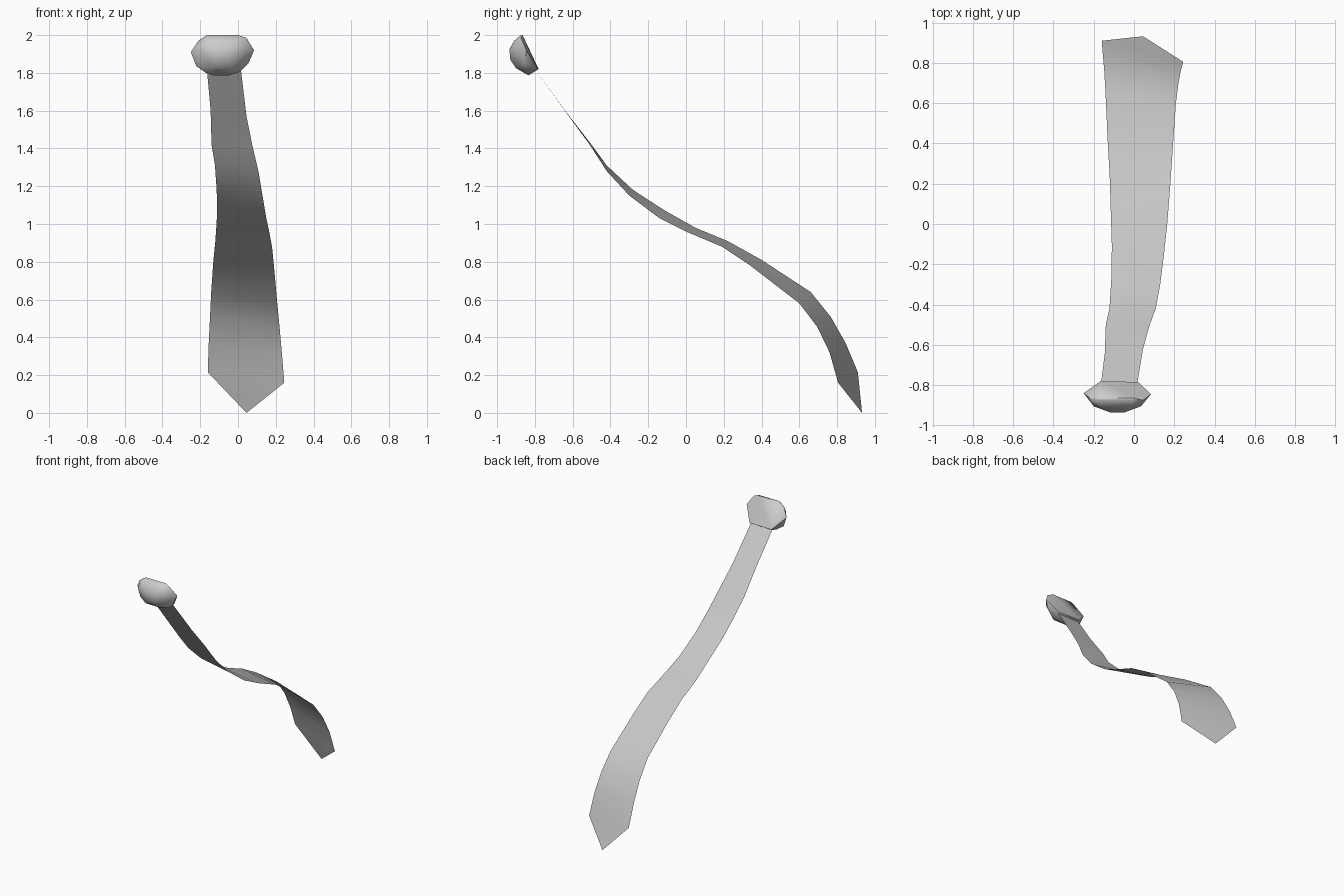
import bpy, bmesh

cube = bpy.data.objects.get("Cube")
if cube:
    bpy.data.objects.remove(cube, do_unlink=True)

# One grey cloth material
cloth = bpy.data.materials.new("grey cloth")
cloth.use_nodes = True
GREY = (0.6, 0.6, 0.6, 1)
cloth.diffuse_color = GREY
cloth.node_tree.nodes["Principled BSDF"].inputs["Base Color"].default_value = GREY


def finish(name, bm, angle):
    mesh = bpy.data.meshes.new(name)
    bm.to_mesh(mesh)
    bm.free()
    mesh.materials.append(cloth)
    ob = bpy.data.objects.new(name, mesh)
    bpy.context.collection.objects.link(ob)
    bpy.ops.object.select_all(action="DESELECT")
    ob.select_set(True)
    bpy.context.view_layer.objects.active = ob
    bpy.ops.object.shade_smooth_by_angle(angle=angle)
    return ob


# Fluttering cloth strip: two edge paths from the lower corners to the knot
right_edge = [(-.16, .91, .215), (-.155, .845, .37), (-.148, .765, .51),
              (-.142, .66, .64), (-.13, .40, .81), (-.12, .22, .91),
              (-.115, .05, .98), (-.11, -.11, 1.07), (-.113, -.28, 1.18),
              (-.122, -.42, 1.31), (-.14, -.50, 1.42), (-.145, -.64, 1.6),
              (-.165, -.80, 1.82)]
left_edge = [(.245, .805, .16), (.232, .76, .32), (.22, .695, .455),
             (.208, .60, .58), (.19, .34, .78), (.18, .19, .88),
             (.165, .0, .96), (.15, -.14, 1.03), (.13, -.30, 1.15),
             (.108, -.42, 1.28), (.075, -.51, 1.42), (.045, -.62, 1.57),
             (.015, -.80, 1.82)]

bm = bmesh.new()
rows = [(bm.verts.new(a), bm.verts.new(b)) for a, b in zip(right_edge, left_edge)]
for (a, b), (c, d) in zip(rows, rows[1:]):
    bm.faces.new((a, b, d, c))
tip = bm.verts.new((.045, .932, 0))
bm.faces.new((rows[0][0], tip, rows[0][1]))
bmesh.ops.triangulate(bm, faces=bm.faces[:])
finish("tie_strip", bm, 1.0)

# Knot: faceted back plate, rounded rim and a bulging front, wrapped as a hull
back = [(-.165, -.865, 2), (0, -.865, 2), (.085, -.845, 1.92),
        (.02, -.785, 1.82), (-.165, -.78, 1.82), (-.25, -.84, 1.91)]
rim = [(-.165, -.875, 2), (0, -.875, 2), (.045, -.875, 1.985), (.055, -.855, 1.85),
       (.01, -.84, 1.805), (-.05, -.835, 1.787), (-.13, -.835, 1.787),
       (-.17, -.84, 1.80), (-.22, -.85, 1.835), (-.21, -.87, 1.97)]
front = [(-.155, -.91, 1.97), (-.01, -.91, 1.97), (.035, -.905, 1.92),
         (-.03, -.90, 1.825), (-.14, -.90, 1.825), (-.2, -.905, 1.92),
         (-.12, -.935, 1.925), (-.045, -.935, 1.925), (-.05, -.93, 1.87),
         (-.115, -.93, 1.87)]
bm = bmesh.new()
for co in back + rim + front:
    bm.verts.new(co)
hull = bmesh.ops.convex_hull(bm, input=bm.verts[:])
loose = [v for v in bm.verts if not v.link_faces]
bmesh.ops.delete(bm, geom=loose, context="VERTS")
bmesh.ops.recalc_face_normals(bm, faces=bm.faces[:])
finish("tie_knot", bm, 0.75)
